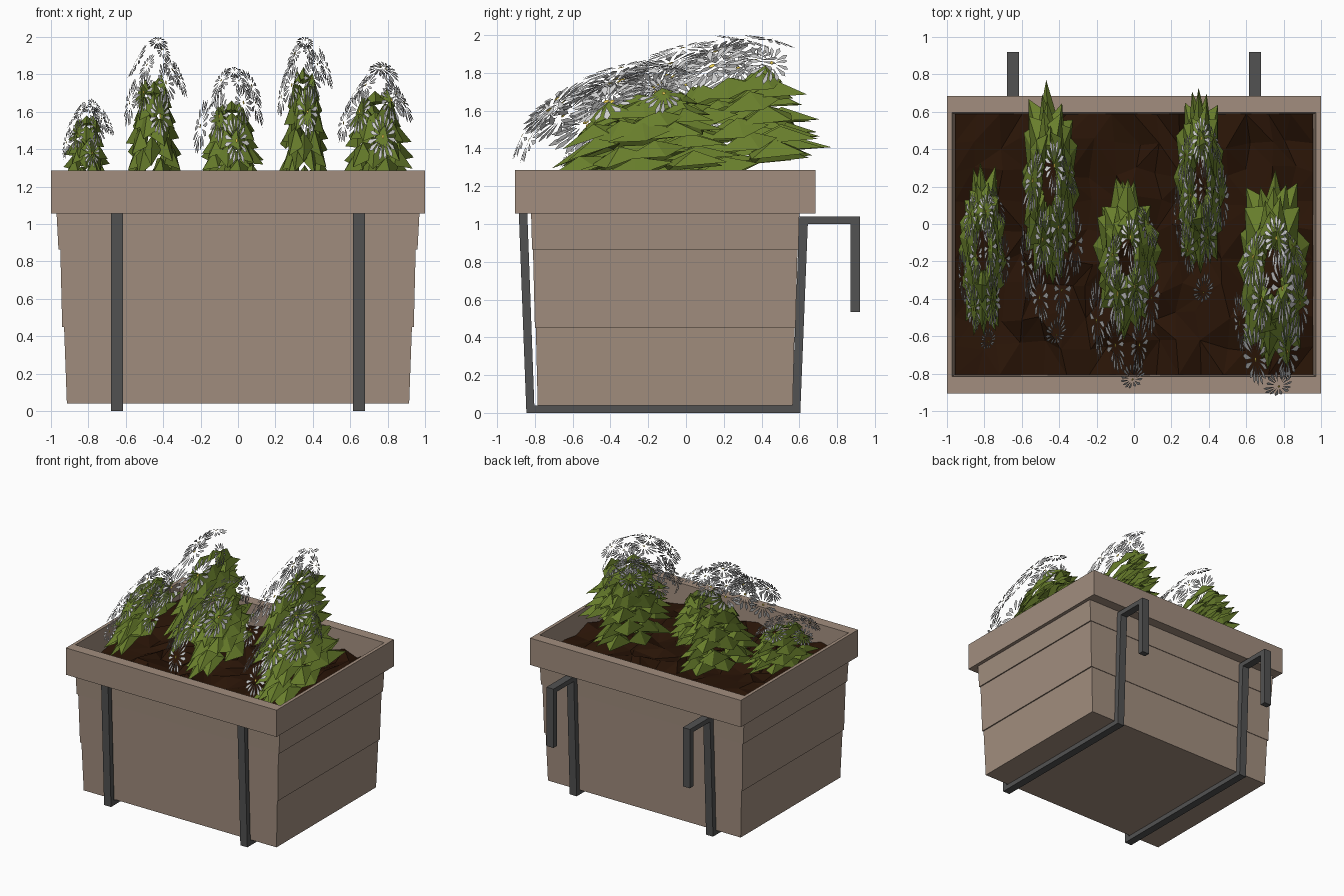
import bpy, bmesh, math, random
from mathutils import Vector

if "Cube" in bpy.data.objects:
    bpy.data.objects.remove(bpy.data.objects["Cube"])

random.seed(4)
CY = -0.11  # planter centre in y


def material(name, *rgb):
    m = bpy.data.materials.new(name)
    m.diffuse_color = (*rgb, 1)
    m.use_nodes = True
    m.node_tree.nodes["Principled BSDF"].inputs["Base Color"].default_value = m.diffuse_color
    return m


CLAY = material("clay", 0.36, 0.27, 0.21)
SOIL = material("soil", 0.022, 0.007, 0.002)
METAL = material("metal", 0.085, 0.085, 0.085)
GREEN = material("leaf_green", 0.14, 0.21, 0.025)
WHITE = material("petal_white", 0.85, 0.85, 0.87)
YELLOW = material("pollen_yellow", 0.80, 0.60, 0.08)


def make(name, verts, faces, mats, slots=None, closed=False):
    me = bpy.data.meshes.new(name)
    me.from_pydata([tuple(v) for v in verts], [], faces)
    for m in mats:
        me.materials.append(m)
    if slots:
        me.polygons.foreach_set("material_index", slots)
    if closed:
        bm = bmesh.new()
        bm.from_mesh(me)
        bmesh.ops.recalc_face_normals(bm, faces=bm.faces)
        bm.to_mesh(me)
        bm.free()
    me.update()
    ob = bpy.data.objects.new(name, me)
    bpy.context.collection.objects.link(ob)
    return ob


def fit(verts, box):
    """Scale points so that they fill the box (x0, x1, y0, y1, z0, z1)."""
    lo = [min(v[i] for v in verts) for i in range(3)]
    hi = [max(v[i] for v in verts) for i in range(3)]
    return [[box[2*i] + (v[i] - lo[i]) / (hi[i] - lo[i]) * (box[2*i+1] - box[2*i])
             for i in range(3)] for v in verts]


# Planter: rectangular loops (half x, half y, z) from outer base up, over the rim and down inside
loops = [(0.915, 0.675, 0.04), (0.93, 0.685, 0.45), (0.94, 0.69, 0.45), (0.95, 0.70, 0.865),
         (0.96, 0.705, 0.865), (0.97, 0.71, 1.055), (1.0, 0.795, 1.055), (1.0, 0.795, 1.285),
         (0.972, 0.705, 1.285), (0.955, 0.695, 1.05), (0.89, 0.65, 0.08)]
verts, faces = [], []
for hx, hy, z in loops:
    verts += [(sx * hx, CY + sy * hy, z) for sx, sy in ((-1, -1), (1, -1), (1, 1), (-1, 1))]
for k in range(len(loops) - 1):
    for i in range(4):
        j = (i + 1) % 4
        faces.append((4*k + i, 4*k + j, 4*k + 4 + j, 4*k + 4 + i))
n = len(verts)
faces += [(3, 2, 1, 0), (n - 4, n - 3, n - 2, n - 1)]
make("planter_box", verts, faces, [CLAY], closed=True)

# Soil: rough faceted sheet
NX, NY = 16, 9
verts, faces = [], []
for j in range(NY + 1):
    for i in range(NX + 1):
        inner = 0 < i < NX and 0 < j < NY
        jit = 0.035 if inner else 0
        verts.append((-0.958 + 1.916 * i / NX + random.uniform(-jit, jit),
                      CY - 0.697 + 1.394 * j / NY + random.uniform(-jit, jit),
                      1.12 + random.uniform(-0.04, 0.04)))
for j in range(NY):
    for i in range(NX):
        a = j * (NX + 1) + i
        b, c, d = a + 1, a + NX + 2, a + NX + 1
        faces += [(a, b, c), (a, c, d)] if random.random() < 0.5 else [(a, b, d), (b, c, d)]
make("soil", verts, faces, [SOIL])

# Hanging brackets: side profile (y, z) extruded in x
profile = [(-0.885, 1.055), (-0.845, 0), (0.605, 0), (0.645, 1.0), (0.87, 1.0), (0.87, 0.535),
           (0.92, 0.535), (0.92, 1.04), (0.60, 1.04), (0.562, 0.04), (-0.803, 0.04), (-0.84, 1.055)]
n = len(profile)
for side, x in (("left", -0.647), ("right", 0.647)):
    verts = [(x + dx, y, z) for dx in (-0.033, 0.033) for y, z in profile]
    faces = [tuple(range(n)), tuple(range(2 * n - 1, n - 1, -1))]
    faces += [(i, (i + 1) % n, n + (i + 1) % n, n + i) for i in range(n)]
    make(side + "_bracket", verts, faces, [METAL], closed=True)


# Foliage: tiers of folded leaves around a hollow middle, tilted up towards the back
def foliage(name, box):
    verts, faces = [], []
    tiers, count = 5, 8
    for k in range(tiers):
        t = k / (tiers - 1)
        for i in range(count):
            a = 2 * math.pi * (i + 0.5 * (k % 2) + random.uniform(-0.2, 0.2)) / count
            R = (1 - 0.42 * t * t) * random.uniform(0.88, 1.05)
            w = random.uniform(0.27, 0.36)
            z = 1.2 * t + random.uniform(-0.1, 0.1)
            base = max(0.2, R - 0.72)
            mid = base + (R - base) * 0.45
            shape = [(base, 0, z + 0.1), (mid, -w, z), (R, 0, z - 0.12), (mid, w, z), (mid, 0, z + 0.24)]
            o = len(verts)
            for r, s, h in shape:
                x = r * math.cos(a) - s * math.sin(a)
                y = r * math.sin(a) + s * math.cos(a)
                verts.append((x, y, h + 0.42 * y))
            faces += [(o + p, o + (p + 1) % 4, o + 4) for p in range(4)]
    make(name, fit(verts, box), faces, [GREEN])


# Blossoms: daisies wrapped on a dome that leans to the front
def blossoms(name, box):
    verts, faces, slots = [], [], []
    count, petals = 10, 16

    def add(points, c, u, v, slot):
        o = len(verts)
        for p, q in points:
            d = c + u * p + v * q
            d = d.lerp(d.normalized(), 0.5) * c.length
            verts.append((d.x * (1 - 0.35 * d.z), d.y, d.z + 0.6 * d.y))
        faces.append(tuple(range(o, o + len(points))))
        slots.append(slot)

    for f in range(count):
        h = 0.95 - 0.75 * f / (count - 1)
        a = f * 2.39996 + 0.6
        r = math.sqrt(1 - h * h)
        c = Vector((r * math.cos(a), r * math.sin(a), h))
        u = c.cross(Vector((0, 1, 0.1))).normalized()
        v = c.cross(u)
        c = c * random.uniform(0.85, 1.05)
        size = random.uniform(0.36, 0.46)
        for p in range(petals):
            b = 2 * math.pi * (p + random.uniform(-0.2, 0.2)) / petals
            L = size * random.uniform(0.85, 1.05)
            pts = [(0.28 * L, 0), (0.8 * L, -0.1 * L), (L, 0), (0.8 * L, 0.1 * L)]
            add([(l * math.cos(b) - s * math.sin(b), l * math.sin(b) + s * math.cos(b))
                 for l, s in pts], c, u, v, 0)
        add([(0.035 * math.cos(q * math.pi / 3), 0.035 * math.sin(q * math.pi / 3))
             for q in range(6)], c * 1.01, u, v, 1)
    make(name, fit(verts, box), faces, [WHITE, YELLOW], slots)


# Five plants: bounds of the foliage, then of the blossoms
plants = [
    ((-0.94, -0.68, -0.60, 0.33, 1.14, 1.58), (-0.94, -0.66, -0.67, 0.20, 1.30, 1.67)),
    ((-0.60, -0.29, -0.33, 0.77, 1.14, 1.80), (-0.61, -0.27, -0.64, 0.45, 1.46, 2.00)),
    ((-0.22, 0.15, -0.62, 0.25, 1.14, 1.66), (-0.24, 0.14, -0.88, 0.10, 1.32, 1.84)),
    ((0.21, 0.50, -0.27, 0.73, 1.14, 1.84), (0.21, 0.51, -0.42, 0.58, 1.46, 2.00)),
    ((0.55, 0.94, -0.78, 0.29, 1.14, 1.72), (0.53, 0.94, -0.92, 0.05, 1.34, 1.87)),
]
for i, (leaf_box, flower_box) in enumerate(plants, 1):
    foliage(f"foliage_{i}", leaf_box)
    blossoms(f"blossoms_{i}", flower_box)
